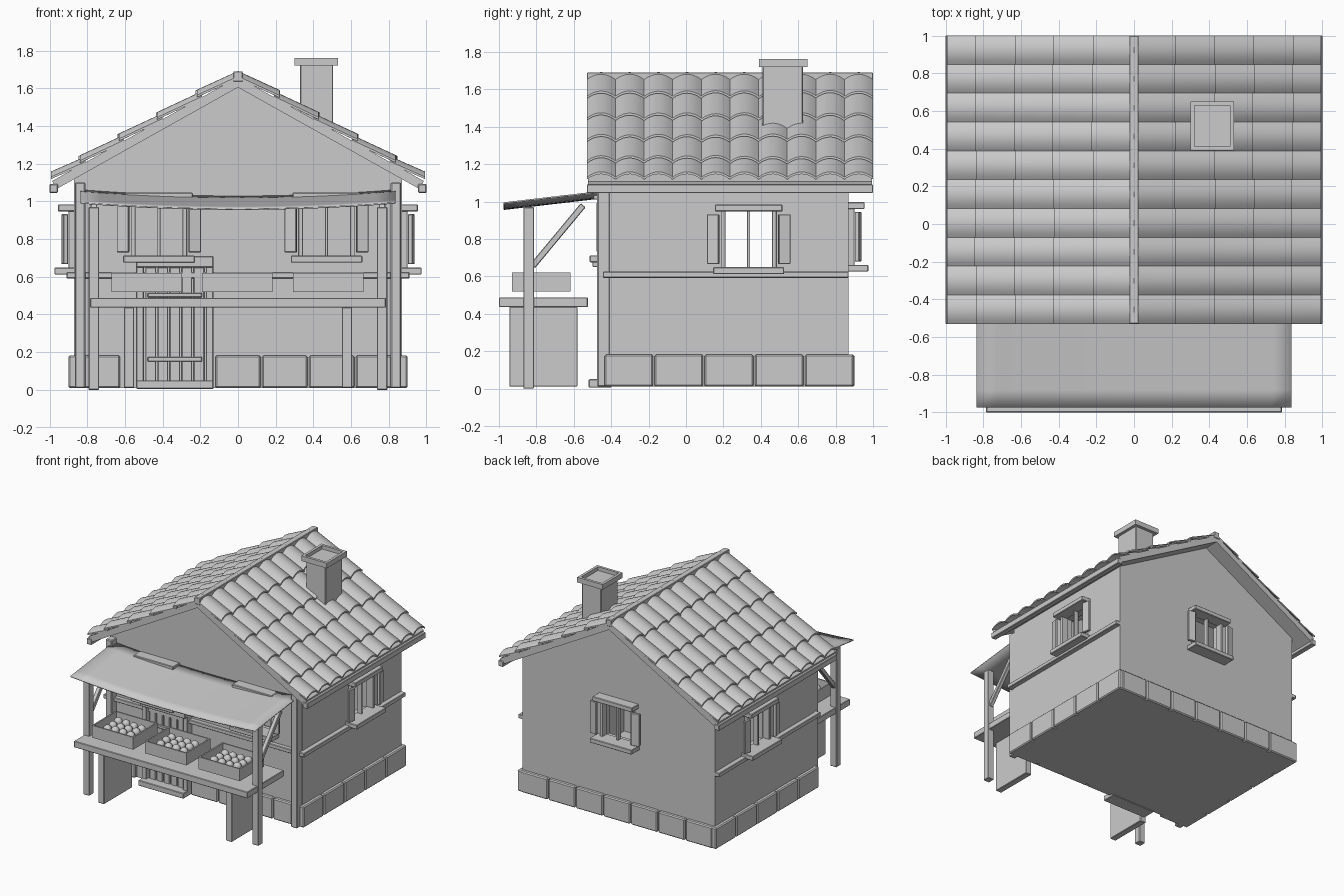
import bpy, bmesh, math, random
from mathutils import Matrix, Vector

if "Cube" in bpy.data.objects:
    bpy.data.objects.remove(bpy.data.objects["Cube"])

random.seed(4)
FRONT, BACK, SIDE = -0.41, 0.87, 0.87      # wall planes
SLOPE = 0.56                               # roof fall per unit x


def finish(name, bm, smooth=None):
    bmesh.ops.recalc_face_normals(bm, faces=bm.faces)
    me = bpy.data.meshes.new(name)
    bm.to_mesh(me)
    bm.free()
    ob = bpy.data.objects.new(name, me)
    bpy.context.collection.objects.link(ob)
    if smooth:
        bpy.ops.object.select_all(action='DESELECT')
        ob.select_set(True)
        bpy.context.view_layer.objects.active = ob
        bpy.ops.object.shade_smooth_by_angle(angle=math.radians(smooth))
    return ob


def box(name, x0, x1, y0, y1, z0, z1, bevel=0.004, M=Matrix(), wall=0, deep=0):
    """Bevelled box; wall and deep hollow it out from the top."""
    bm = bmesh.new()
    bmesh.ops.create_cube(bm, size=1)
    for v in bm.verts:
        v.co = Vector(((x0 + x1) / 2 + v.co.x * (x1 - x0),
                       (y0 + y1) / 2 + v.co.y * (y1 - y0),
                       (z0 + z1) / 2 + v.co.z * (z1 - z0)))
    if deep:
        top = [max(bm.faces, key=lambda f: f.calc_center_median().z)]
        bmesh.ops.inset_region(bm, faces=top, thickness=wall)
        r = bmesh.ops.extrude_face_region(bm, geom=top)
        bmesh.ops.delete(bm, geom=top, context='FACES')
        bmesh.ops.translate(bm, vec=(0, 0, -deep),
                            verts=[g for g in r['geom'] if isinstance(g, bmesh.types.BMVert)])
    elif bevel:
        bmesh.ops.bevel(bm, geom=bm.edges[:], offset=bevel, segments=1, affect='EDGES')
    bm.transform(M)
    return finish(name, bm)


def prism(name, pts, y0, y1):
    """Extrude an x-z outline along y."""
    bm = bmesh.new()
    f = bm.faces.new([bm.verts.new((x, y0, z)) for x, z in pts])
    r = bmesh.ops.extrude_face_region(bm, geom=[f])
    bmesh.ops.translate(bm, vec=(0, y1 - y0, 0),
                        verts=[g for g in r['geom'] if isinstance(g, bmesh.types.BMVert)])
    return finish(name, bm)


def cut(ob, cutter):
    m = ob.modifiers.new("cut", 'BOOLEAN')
    m.operation, m.solver, m.object = 'DIFFERENCE', 'EXACT', cutter
    bpy.context.view_layer.objects.active = ob
    bpy.ops.object.modifier_apply(modifier=m.name)
    bpy.data.objects.remove(cutter)


# Hollow house walls with gables
def outline(w, base, top):
    return [(-w, base), (w, base), (w, top - SLOPE * w), (0, top), (-w, top - SLOPE * w)]


walls = prism("house_walls", outline(SIDE, 0.01, 1.605), FRONT, BACK)
cut(walls, prism("room_cutter", outline(SIDE - 0.08, 0.06, 1.54), FRONT + 0.08, BACK - 0.08))


# Windows: built facing -y, then turned onto each wall
def window(name, x, y, z, turn):
    M = Matrix.Translation((x, y, z)) @ Matrix.Rotation(math.radians(turn), 4, 'Z')
    cut(walls, box("opening_cutter", -0.14, 0.14, -0.1, 0.15, 0.02, 0.345, 0, M))
    box(name + "_lintel", -0.18, 0.18, -0.085, 0.02, 0.335, 0.372, M=M)
    box(name + "_sill", -0.19, 0.19, -0.105, 0.03, 0, 0.037, M=M)
    box(name + "_mullion", -0.008, 0.008, -0.02, 0.02, 0.03, 0.34, 0.002, M)
    for s in (-1, 1):
        box(name + "_jamb", s * 0.137 - 0.012, s * 0.137 + 0.012, -0.03, 0.03, 0.03, 0.34, 0.002, M)
        hinge = M @ Matrix.Translation((s * 0.19, -0.05, 0)) @ Matrix.Rotation(s * 0.2, 4, 'Z')
        box(name + "_shutter", -0.032, 0.032, -0.012, 0.012, 0.055, 0.32, 0.003, hinge)


window("front_left_window", -0.42, FRONT, 0.675, 0)
window("front_right_window", 0.47, FRONT, 0.675, 0)
window("right_window", SIDE, 0.335, 0.612, 90)
window("left_window", -SIDE, 0.335, 0.612, -90)
window("back_window", 0, BACK, 0.625, 180)

# Stone plinth blocks
for i in range(7):
    a, b = -0.87 + i * 1.74 / 7, -0.87 + (i + 1) * 1.74 / 7
    box("back_plinth_block", a + 0.004, b - 0.004, 0.83, 0.90, 0.01, 0.182, 0.008)
    if i not in (1, 2):
        box("front_plinth_block", a + 0.004, b - 0.004, -0.44, -0.37, 0.01, 0.182, 0.008)
for s in (-1, 1):
    for i in range(5):
        a = -0.44 + i * 0.268
        box("side_plinth_block", s * 0.865 - 0.035, s * 0.865 + 0.035,
            a + 0.004, a + 0.264, 0.01, 0.182, 0.008)

# Timber bands and corner posts
box("front_band", -0.87, 0.87, -0.445, -0.40, 0.592, 0.625)
for s in (-1, 1):
    box("side_band", s * 0.885 - 0.025, s * 0.885 + 0.025, -0.445, 0.87, 0.592, 0.625)
    box("corner_post", s * 0.838 - 0.028, s * 0.838 + 0.028, -0.475, -0.405, 0.01, 1.10, 0.006)

# Door with frame, planks, straps and step
for x in (-0.52, -0.15):
    box("door_jamb", x - 0.02, x + 0.02, -0.47, -0.40, 0.03, 0.66)
box("door_lintel", -0.54, -0.13, -0.50, -0.40, 0.65, 0.71)
for i in range(5):
    x = -0.495 + i * 0.064
    box("door_plank", x + 0.004, x + 0.060, -0.445, -0.40, 0.045, 0.65)
for z in (0.15, 0.49):
    box("door_strap", -0.48, -0.19, -0.462, -0.44, z, z + 0.025)
box("door_step", -0.54, -0.13, -0.52, -0.40, 0.005, 0.05)

# Roof deck, eave boards and ridge beam
for s in (-1, 1):
    prism("roof_deck", [(0, 1.605), (s * 0.97, 1.605 - SLOPE * 0.97),
                        (s * 0.985, 1.66 - SLOPE * 0.985), (0, 1.66)], -0.525, 0.995)
    box("eave_board", s * 0.978 - 0.022, s * 0.978 + 0.022, -0.53, 1.0, 1.045, 1.092)
box("ridge_beam", -0.025, 0.025, -0.53, 1.0, 1.635, 1.69)

# Barrel tiles: five overlapping courses of ten each side
ROWS = [0.0, 0.22, 0.43, 0.635, 0.84, 0.992]
TW, SEG = 1.53 / 10, 8
bm = bmesh.new()
for s in (-1, 1):
    for r in range(5):
        for c in range(10):
            low = ROWS[r + 1] + (random.uniform(-0.006, 0.006) if r < 4 else 0)
            high = max(0.0, ROWS[r] - 0.03)
            rings = []
            for x, lift in ((high, 0.0), (low, 0.022)):
                for t in (0.012, 0.0):
                    ring = []
                    for k in range(SEG + 1):
                        u = k / SEG * 2 - 1
                        z = 1.66 - SLOPE * x + lift + 0.028 * (1 - u * u) + t - 0.008
                        ring.append(bm.verts.new((s * x, -0.53 + TW * (c + k / SEG), z)))
                    rings.append(ring)
            ht, hb, lt, lb = rings
            for p, q in ((ht, lt), (lt, lb), (lb, hb), (hb, ht)):
                for k in range(SEG):
                    bm.faces.new((p[k], p[k + 1], q[k + 1], q[k]))
            for k in (0, SEG):
                bm.faces.new((ht[k], lt[k], lb[k], hb[k]))
finish("roof_tiles", bm, smooth=35)

# Chimney with hollow cap
box("chimney_shaft", 0.33, 0.505, 0.41, 0.625, 1.34, 1.725)
box("chimney_cap", 0.30, 0.53, 0.39, 0.65, 1.72, 1.762, wall=0.03, deep=0.03)

# Sagging cloth awning
bm = bmesh.new()
bmesh.ops.create_grid(bm, x_segments=16, y_segments=6, size=1)
for v in bm.verts:
    u, t = v.co.x, (1 - v.co.y) / 2
    v.co = (0.835 * u, FRONT - 0.565 * t, 1.062 - 0.066 * t - 0.033 * (1 - u * u))
awning = finish("awning_cloth", bm, smooth=30)
solid = awning.modifiers.new("thickness", 'SOLIDIFY')
solid.thickness = 0.008

# Awning posts and braces
for s in (-1, 1):
    box("awning_post", s * 0.765 - 0.028, s * 0.765 + 0.028, -0.87, -0.812, 0, 0.97)
    a, b = Vector((s * 0.765, -0.82, 0.655)), Vector((s * 0.765, -0.55, 0.98))
    M = Matrix.Translation(a) @ (b - a).to_track_quat('Z', 'Y').to_matrix().to_4x4()
    box("awning_brace", -0.017, 0.017, -0.017, 0.017, 0, (b - a).length, M=M)

# Market counter on two panels
box("counter_top", -0.785, 0.785, -1.0, -0.525, 0.436, 0.488)
for s in (-1, 1):
    box("counter_leg", s * 0.578 - 0.027, s * 0.578 + 0.027, -0.945, -0.58, 0.01, 0.437)

# Crates of fruit
for x in (-0.485, -0.003, 0.48):
    box("crate", x - 0.187, x + 0.187, -0.93, -0.618, 0.52, 0.62, wall=0.016, deep=0.07)
    bm = bmesh.new()
    for i in range(4):
        for j in range(3):
            p = (x - 0.105 + i * 0.07, -0.844 + j * 0.07, 0.583 + random.uniform(-0.004, 0.004))
            bmesh.ops.create_uvsphere(bm, u_segments=10, v_segments=7, radius=0.033,
                                      matrix=Matrix.Translation(p))
    finish("crate_fruit", bm, smooth=60)
